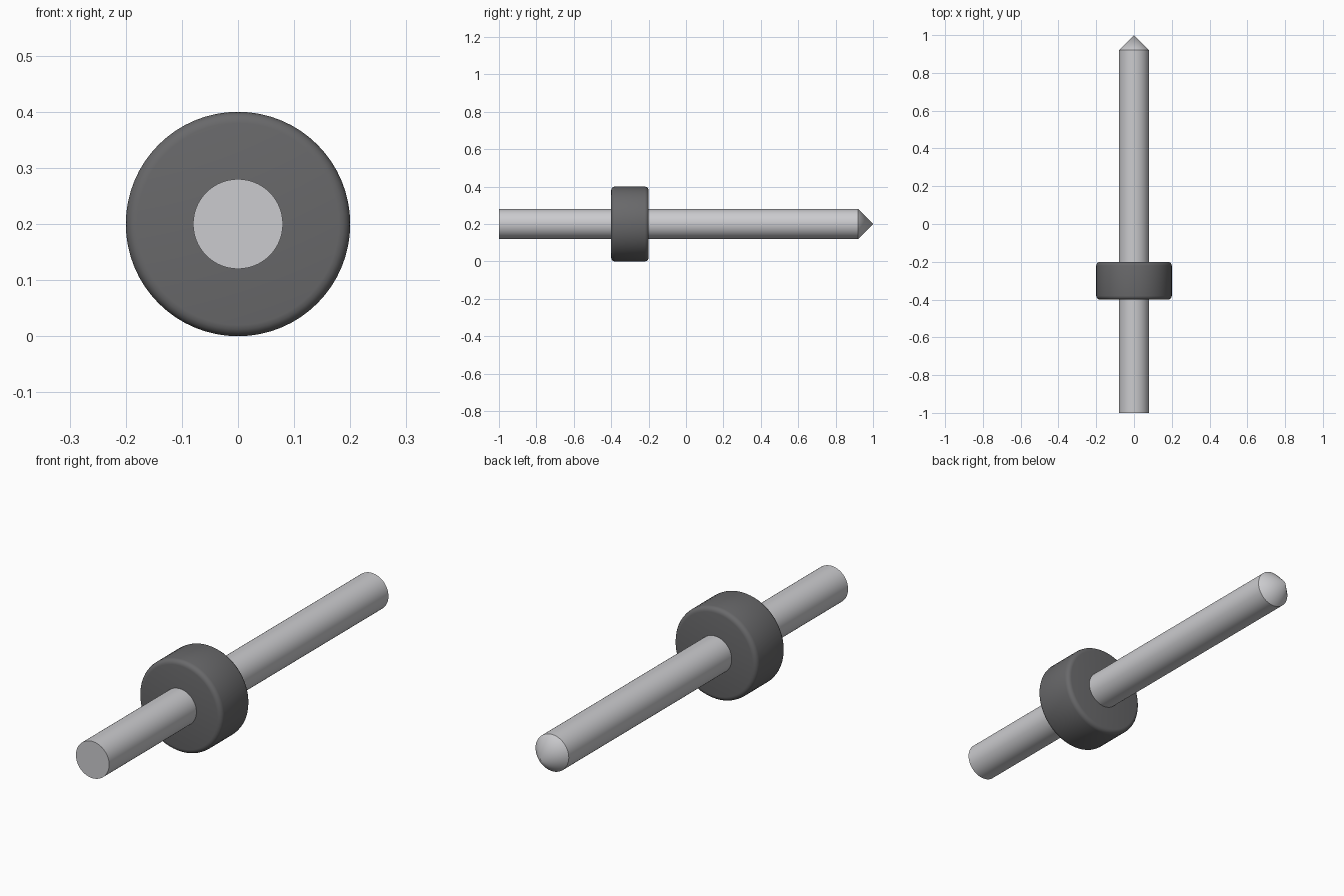
import bpy
from math import radians

cube = bpy.data.objects.get("Cube")
if cube:
    bpy.data.objects.remove(cube, do_unlink=True)

AXIS_Z = 0.2
SIDES = 64


def material(name, color):
    mat = bpy.data.materials.new(name)
    mat.use_nodes = True
    mat.diffuse_color = color
    mat.node_tree.nodes["Principled BSDF"].inputs["Base Color"].default_value = color
    return mat


def turned_part(name, mat, y_front, y_back, r_front, r_back, bevel=0):
    """Round part lying along y, from y_front to y_back."""
    bpy.ops.mesh.primitive_cone_add(
        vertices=SIDES, radius1=r_front, radius2=r_back, depth=y_back - y_front,
        location=(0, (y_front + y_back) / 2, AXIS_Z), rotation=(radians(-90), 0, 0))
    part = bpy.context.object
    part.name = name
    part.data.materials.append(mat)
    bpy.ops.object.transform_apply(location=False, rotation=True, scale=False)
    if bevel:
        mod = part.modifiers.new("rounded_rims", "BEVEL")
        mod.width = bevel
        mod.segments = 4
        mod.limit_method = "ANGLE"
        mod.angle_limit = radians(40)
        bpy.ops.object.modifier_apply(modifier=mod.name)
    bpy.ops.object.shade_smooth_by_angle(angle=radians(30))
    return part


steel = material("light_steel", (0.6, 0.6, 0.62, 1))
rubber = material("dark_grey", (0.14, 0.14, 0.145, 1))

# Straight rod with a pointed back end
turned_part("rod", steel, -1.0, 0.92, 0.08, 0.08)
turned_part("pointed_tip", steel, 0.92, 1.0, 0.08, 0)

# Thick collar with softened rims
turned_part("collar", rubber, -0.4, -0.2, 0.2, 0.2, bevel=0.02)
